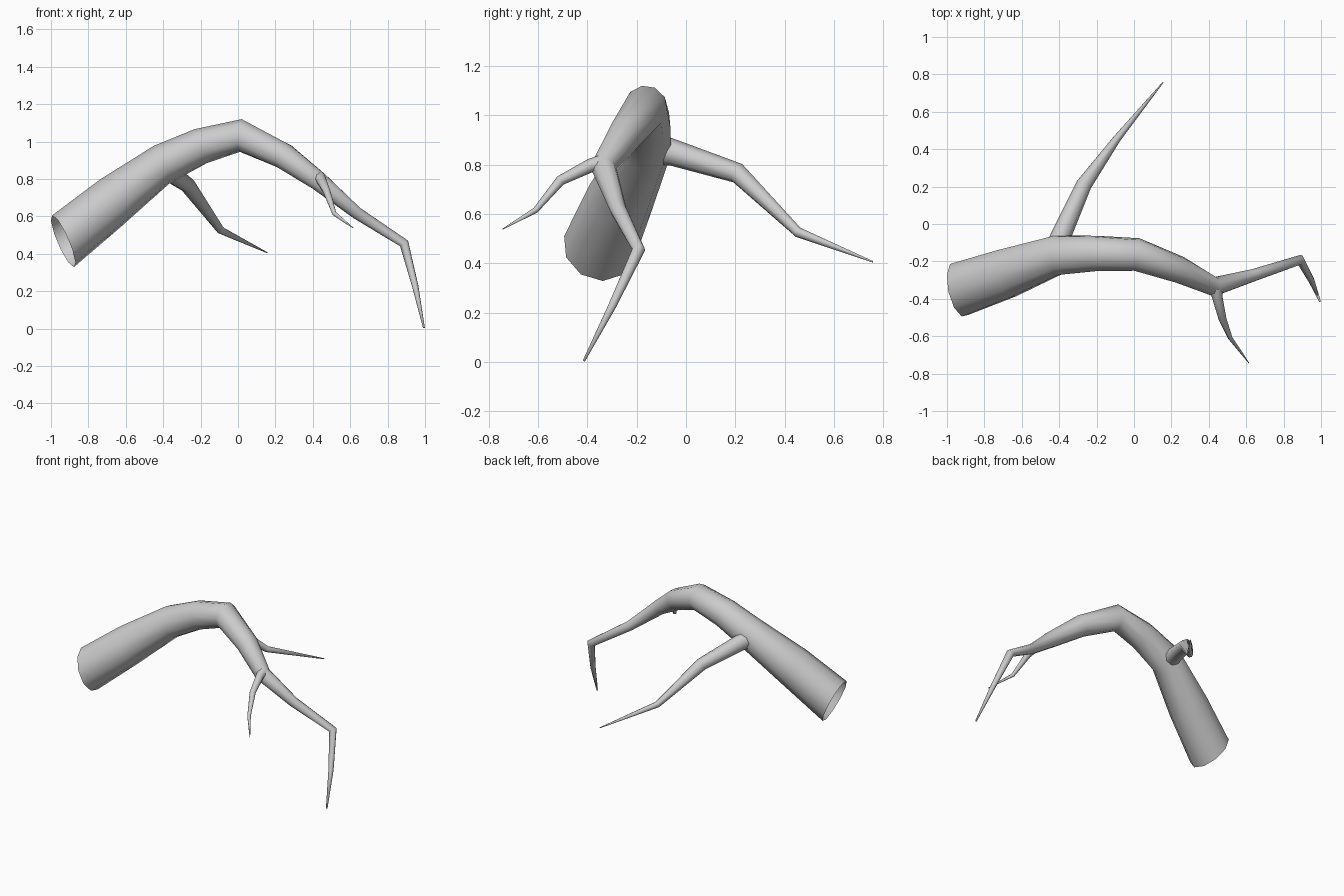
import bpy, bmesh, math
from mathutils import Vector

if "Cube" in bpy.data.objects:
    bpy.data.objects.remove(bpy.data.objects["Cube"])

SIDES = 10

bark = bpy.data.materials.new("grey bark")
bark.diffuse_color = (0.6, 0.6, 0.6, 1)
bark.use_nodes = True
bark.node_tree.nodes["Principled BSDF"].inputs["Base Color"].default_value = bark.diffuse_color


def limb(name, path, base_dirs=(), sides=SIDES):
    """Sweep a tapering ring along path points (x, y, z, radius)."""
    pts = [Vector(p[:3]) for p in path]
    bm = bmesh.new()
    rings = []
    normal = Vector((0, 0, 1))
    for i, p in enumerate(pts):
        if i < len(base_dirs):
            t = Vector(base_dirs[i]).normalized()
        else:
            t = Vector()
            if i > 0:
                t += (p - pts[i - 1]).normalized()
            if i < len(pts) - 1:
                t += (pts[i + 1] - p).normalized()
            t.normalize()
        # carry the ring orientation along the path without twist
        normal = (normal - t * normal.dot(t)).normalized()
        side = t.cross(normal)
        r = path[i][3]
        rings.append([bm.verts.new(p + r * (math.cos(a) * normal + math.sin(a) * side))
                      for a in (2 * math.pi * k / sides for k in range(sides))])
    for a, b in zip(rings, rings[1:]):
        for k in range(sides):
            n = (k + 1) % sides
            bm.faces.new((a[k], a[n], b[n], b[k]))
    bm.faces.new(rings[-1])  # tiny tip cap; the cut base stays open
    bmesh.ops.recalc_face_normals(bm, faces=bm.faces[:])
    for f in bm.faces:
        f.smooth = True
    me = bpy.data.meshes.new(name)
    bm.to_mesh(me)
    bm.free()
    me.materials.append(bark)
    ob = bpy.data.objects.new(name, me)
    bpy.context.collection.objects.link(ob)
    return ob


# main bough: thick open base, arching over, hooked tip
limb("main_bough", [
    (-0.935, -0.35, 0.467, 0.151),
    (-0.68, -0.263, 0.672, 0.138),
    (-0.41, -0.166, 0.875, 0.110),
    (-0.20, -0.158, 0.975, 0.097),
    (0.015, -0.163, 1.032, 0.089),
    (0.245, -0.245, 0.922, 0.072),
    (0.432, -0.335, 0.787, 0.053),
    (0.635, -0.275, 0.618, 0.034),
    (0.888, -0.192, 0.455, 0.027),
    (0.948, -0.300, 0.225, 0.017),
    (0.994, -0.414, 0.004, 0.005),
], base_dirs=[(0.9, 0.2, 0.39), (0.86, 0.25, 0.44), (0.92, 0.14, 0.38)])

# long side branch reaching backwards
limb("back_branch", [
    (-0.41, -0.13, 0.865, 0.065),
    (-0.385, -0.05, 0.848, 0.054),
    (-0.268, 0.21, 0.765, 0.042),
    (-0.092, 0.455, 0.525, 0.021),
    (0.155, 0.757, 0.406, 0.003),
], sides=8)

# short twig reaching forwards
limb("front_twig", [
    (0.438, -0.345, 0.805, 0.034),
    (0.445, -0.39, 0.795, 0.028),
    (0.474, -0.51, 0.735, 0.021),
    (0.515, -0.61, 0.615, 0.012),
    (0.615, -0.744, 0.538, 0.002),
], sides=8)
